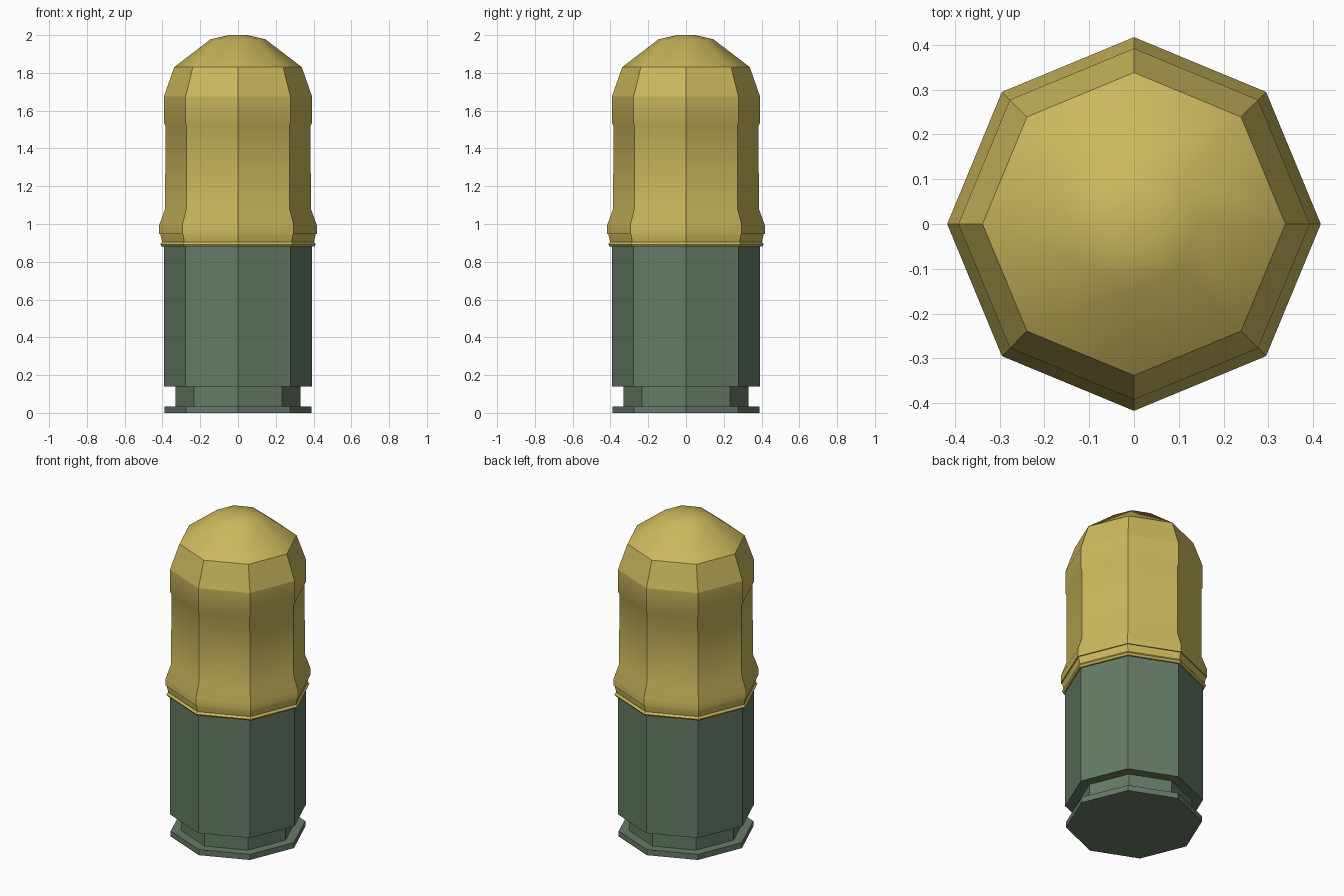
import bpy, bmesh
from math import cos, sin, pi

if "Cube" in bpy.data.objects:
    bpy.data.objects.remove(bpy.data.objects["Cube"])

SIDES = 8


def material(name, color):
    m = bpy.data.materials.new(name)
    m.diffuse_color = color
    m.use_nodes = True
    m.node_tree.nodes["Principled BSDF"].inputs["Base Color"].default_value = m.diffuse_color
    return m


def lathe(name, profile, mat, sharp_rings=(), smooth_above=99):
    """Revolve (radius, z) points into an eight-sided solid."""
    bm = bmesh.new()
    rings = []
    for r, z in profile:
        if r == 0:
            rings.append([bm.verts.new((0, 0, z))] * SIDES)
        else:
            rings.append([bm.verts.new((r * cos(2 * pi * i / SIDES), r * sin(2 * pi * i / SIDES), z))
                          for i in range(SIDES)])
    for a, b in zip(rings, rings[1:]):
        for i in range(SIDES):
            j = (i + 1) % SIDES
            loop = list(dict.fromkeys((a[i], a[j], b[j], b[i])))
            bm.faces.new(loop).smooth = True
    if profile[0][0]:
        bm.faces.new(rings[0][::-1])
    if profile[-1][0]:
        bm.faces.new(rings[-1])
    bmesh.ops.recalc_face_normals(bm, faces=bm.faces)
    # Corners stay crisp, the curve along the height stays soft
    for e in bm.edges:
        z0, z1 = (v.co.z for v in e.verts)
        flat_ring = abs(z0 - z1) < 1e-5 and any(abs(z0 - s) < 1e-4 for s in sharp_rings)
        crisp = min(z0, z1) < smooth_above - 1e-4 and e.calc_face_angle(0) > 0.5
        e.smooth = not (flat_ring or crisp)
    mesh = bpy.data.meshes.new(name)
    bm.to_mesh(mesh)
    bm.free()
    ob = bpy.data.objects.new(name, mesh)
    bpy.context.collection.objects.link(ob)
    mesh.materials.append(mat)
    return ob


green = material("green_metal", (0.13, 0.2, 0.135, 1))
gold = material("gold_metal", (0.6, 0.48, 0.11, 1))

# Casing with rim and extractor groove
lathe("casing", [(0.388, 0), (0.388, 0.035), (0.33, 0.035), (0.33, 0.14),
                 (0.393, 0.14), (0.393, 0.89)], green,
      sharp_rings=(0, 0.035, 0.14, 0.89))

# Projectile with driving band, waist, shoulder and domed nose
lathe("projectile", [(0.39, 0.88), (0.403, 0.88), (0.412, 0.892), (0.402, 0.905),
                     (0.41, 0.942), (0.41, 0.948), (0.417, 0.948), (0.417, 0.995),
                     (0.386, 1.08), (0.384, 1.52), (0.392, 1.535), (0.392, 1.675),
                     (0.338, 1.83), (0.145, 1.978), (0.05, 2.0), (0, 2.0)], gold,
      sharp_rings=(0.88, 0.948, 1.675, 1.83), smooth_above=1.83)
